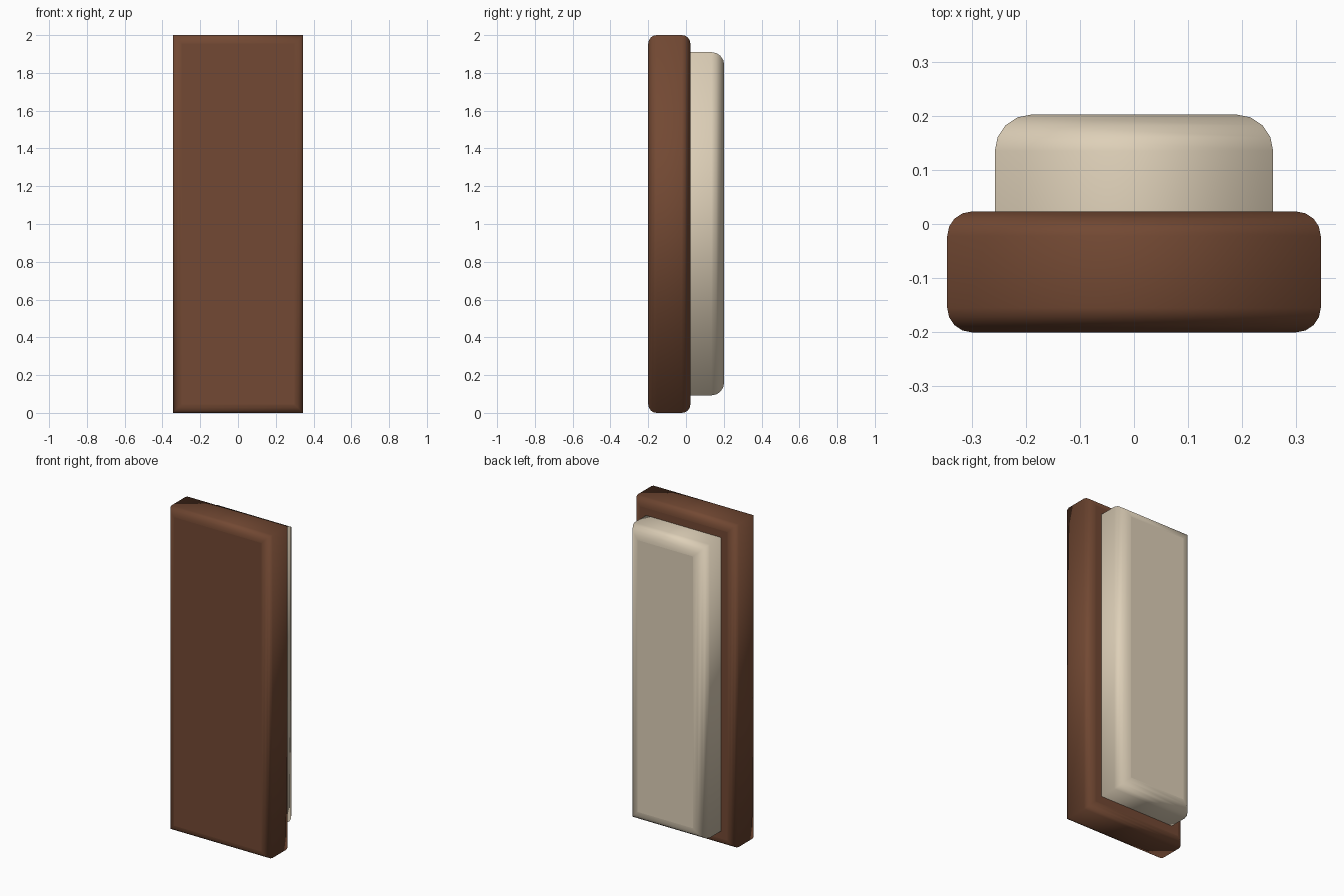
import bpy, bmesh, math

if "Cube" in bpy.data.objects:
    bpy.data.objects.remove(bpy.data.objects["Cube"])


def material(name, rgb):
    m = bpy.data.materials.new(name)
    m.diffuse_color = (*rgb, 1.0)
    m.use_nodes = True
    m.node_tree.nodes["Principled BSDF"].inputs["Base Color"].default_value = m.diffuse_color
    return m


def arc(y_face, direction, radius, steps=4):
    """(y, inset) points from the straight side round to the face."""
    pts = []
    for i in range(steps + 1):
        a = math.pi / 2 * i / steps
        pts.append((y_face - direction * radius * (1 - math.sin(a)),
                    radius * (1 - math.cos(a))))
    return pts


def slab(name, half_w, z0, z1, profile, mat):
    """Rectangular slab with mitred, rounded rims: one ring per profile point."""
    bm = bmesh.new()
    rings = []
    for y, s in profile:
        corners = [(-half_w + s, z0 + s), (half_w - s, z0 + s),
                   (half_w - s, z1 - s), (-half_w + s, z1 - s)]
        rings.append([bm.verts.new((x, y, z)) for x, z in corners])
    for a, b in zip(rings, rings[1:]):
        for i in range(4):
            j = (i + 1) % 4
            bm.faces.new((a[i], a[j], b[j], b[i])).smooth = True
    # flat front and back
    bm.faces.new(rings[0])
    bm.faces.new(rings[-1][::-1])
    bmesh.ops.recalc_face_normals(bm, faces=bm.faces)
    mesh = bpy.data.meshes.new(name)
    bm.to_mesh(mesh)
    bm.free()
    mesh.materials.append(mat)
    obj = bpy.data.objects.new(name, mesh)
    bpy.context.collection.objects.link(obj)
    return obj


brown = material("brown", (0.17, 0.066, 0.033))
cream = material("cream", (0.73, 0.63, 0.48))

# Brown board, rounded on front and back rims
slab("board", 0.345, 0.0, 2.0,
     arc(-0.2, -1, 0.045)[::-1] + arc(0.023, 1, 0.045), brown)

# Cream pad on the back, rounded on its outer rim only
slab("pad", 0.257, 0.093, 1.91,
     [(0.0, 0.0)] + arc(0.202, 1, 0.067), cream)
